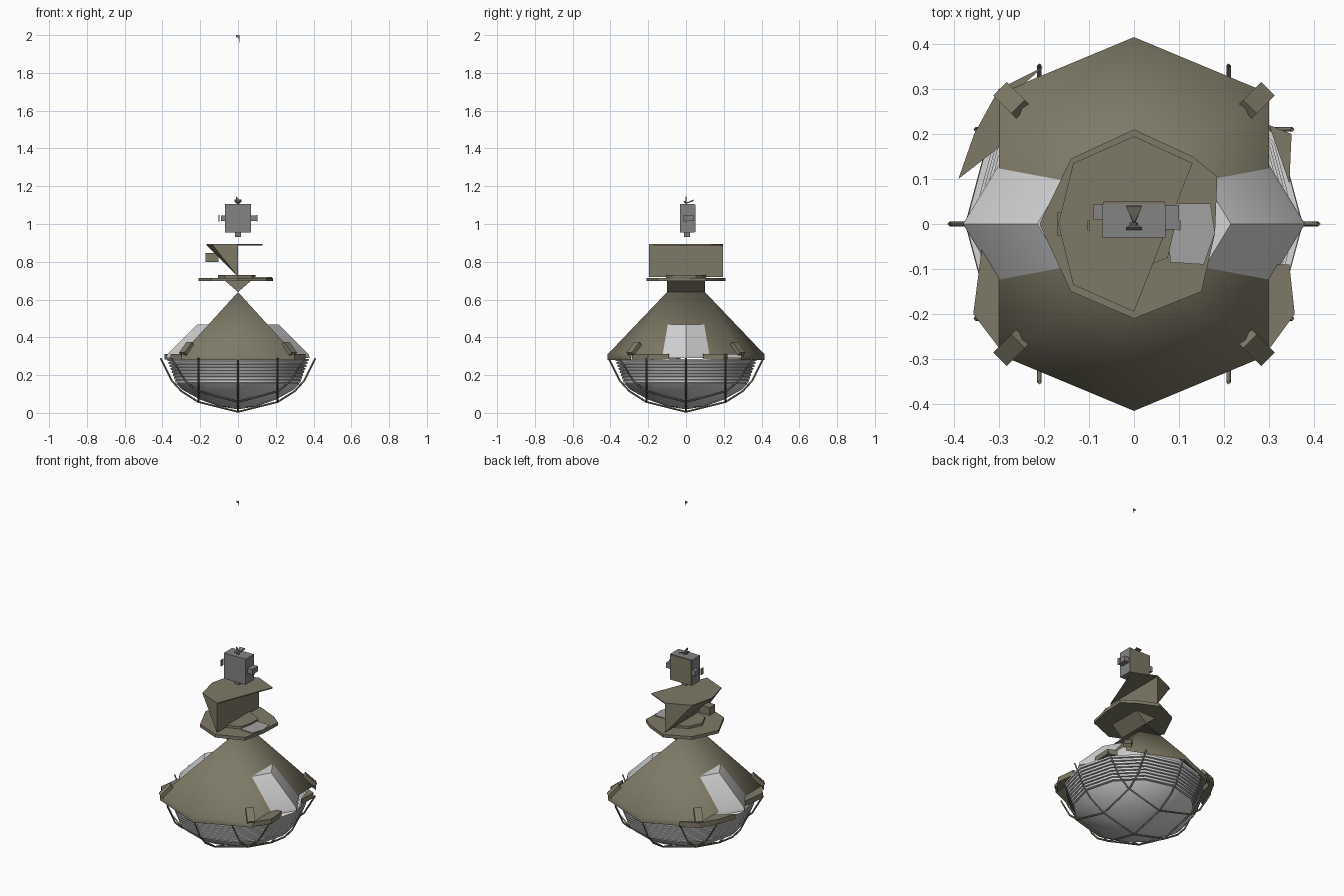
import bpy, bmesh, math
from mathutils import Matrix, Vector

old = bpy.data.objects.get("Cube")
if old:
    bpy.data.objects.remove(old, do_unlink=True)


def material(name, rgb):
    m = bpy.data.materials.new(name)
    m.use_nodes = True
    m.diffuse_color = (*rgb, 1)
    m.node_tree.nodes["Principled BSDF"].inputs["Base Color"].default_value = (*rgb, 1)
    return m


OLIVE = material("olive_paint", (0.21, 0.195, 0.135))
STEEL = material("grey_steel", (0.23, 0.23, 0.23))
PALE = material("pale_glass", (0.66, 0.66, 0.67))
MID = material("mid_grey", (0.36, 0.36, 0.37))


def mesh(name, verts, faces, mat, smooth=None, thick=0):
    me = bpy.data.meshes.new(name)
    me.from_pydata(verts, [], faces)
    me.materials.append(mat)
    ob = bpy.data.objects.new(name, me)
    bpy.context.collection.objects.link(ob)
    bm = bmesh.new()
    bm.from_mesh(me)
    bmesh.ops.recalc_face_normals(bm, faces=bm.faces)
    bm.to_mesh(me)
    bm.free()
    if thick:
        mod = ob.modifiers.new("thickness", "SOLIDIFY")
        mod.thickness = thick
        mod.offset = 0
    if smooth:
        bpy.ops.object.select_all(action="DESELECT")
        ob.select_set(True)
        bpy.context.view_layer.objects.active = ob
        bpy.ops.object.shade_smooth_by_angle(angle=math.radians(smooth))
    return ob


def prism(name, outline, z0, z1, mat):
    n = len(outline)
    verts = [(x, y, z) for z in (z0, z1) for x, y in outline]
    faces = [list(range(n))[::-1], list(range(n, 2 * n))]
    faces += [(i, (i + 1) % n, n + (i + 1) % n, n + i) for i in range(n)]
    return mesh(name, verts, faces, mat)


def box(name, center, size, mat, rot=None):
    sx, sy, sz = (s / 2 for s in size)
    ob = prism(name, [(-sx, -sy), (sx, -sy), (sx, sy), (-sx, sy)], -sz, sz, mat)
    ob.matrix_world = Matrix.Translation(center) @ (rot or Matrix())
    return ob


def lathe(name, profile, sides, mat, smooth, y_scale=1.0, cap=False):
    verts, faces = [], []
    for r, z in profile:
        for i in range(sides):
            a = math.tau * i / sides
            verts.append((r * math.cos(a), r * math.sin(a) * y_scale, z))
    for k in range(len(profile) - 1):
        for i in range(sides):
            j = (i + 1) % sides
            faces.append((k * sides + i, k * sides + j, (k + 1) * sides + j, (k + 1) * sides + i))
    if cap:
        faces.append(range((len(profile) - 1) * sides, len(profile) * sides))
    return mesh(name, verts, faces, mat, smooth)


# Shade: ridge along y, six-cornered hem with a short skirt at front and back
hem = [(0, -0.415), (0.3, -0.29), (0.3, 0.29), (0, 0.415), (-0.3, 0.29), (-0.3, -0.29)]
verts = [(0, -0.1, 0.64), (0, 0.1, 0.64)]
verts += [(x, y, 0.31) for x, y in hem] + [(x, y, 0.28) for x, y in hem]
mesh("lamp_shade", verts,
     [(0, 2, 3), (0, 3, 4, 1), (1, 4, 5), (1, 5, 6), (1, 6, 7, 0), (0, 7, 2),
      (2, 8, 9, 3), (4, 10, 11, 5), (5, 11, 12, 6), (7, 13, 8, 2)], OLIVE, 50)

# Broken rim pieces at the sides
rims = {
    "rim_back_right": [(-0.3, 0.17), (-0.39, 0.1), (-0.355, 0.2), (-0.3, 0.3), (-0.2, 0.35), (-0.28, 0.28)],
    "rim_front_right": [(-0.3, -0.05), (-0.335, -0.03), (-0.357, -0.2), (-0.3, -0.275)],
    "rim_back_left": [(0.3, 0.22), (0.345, 0.09), (0.35, 0.2)],
    "rim_front_left": [(0.3, -0.09), (0.345, -0.09), (0.357, -0.2), (0.295, -0.285)],
}
for name, pts in rims.items():
    prism(name, pts, 0.282, 0.312, OLIVE)

# Pale reflector that breaks through the shade sides
lathe("reflector", [(0.38, 0.29), (0.375, 0.31), (0.215, 0.468)], 6, PALE, 30, 0.95, True)

# Glass bowl: stacked ridges above, faceted dome below
profile = []
steps = 8
for i in range(steps):
    z = 0.285 - 0.016 * i
    r = 0.375 - 0.006 * i
    profile += [(r, z), (r - 0.002, z - 0.011), (r - 0.016, z - 0.0115)]
profile += [(0.325, 0.155), (0.29, 0.12), (0.2, 0.07), (0.1, 0.035), (0.01, 0.02)]
lathe("glass_bowl", profile, 12, PALE, 40, 1, True)


# Wire cage: three flat hoops in each direction
def cage_z(r):
    table = [(0, 0.006), (0.21, 0.058), (0.3, 0.115), (0.35, 0.17), (0.41, 0.29)]
    for (r0, z0), (r1, z1) in zip(table, table[1:]):
        if r <= r1 + 1e-6:
            return z0 + (z1 - z0) * (r - r0) / (r1 - r0)
    return 0.29


def wire(name, pts):
    cu = bpy.data.curves.new(name, "CURVE")
    cu.dimensions = "3D"
    cu.bevel_depth = 0.005
    cu.bevel_resolution = 0
    sp = cu.splines.new("POLY")
    sp.points.add(len(pts) - 1)
    for p, co in zip(sp.points, pts):
        p.co = (*co, 1)
    cu.materials.append(OLIVE)
    ob = bpy.data.objects.new(name, cu)
    bpy.context.collection.objects.link(ob)


for off in (-0.21, 0, 0.21):
    half = [math.sqrt(max(r * r - off * off, 0)) for r in (0.21, 0.3, 0.35, 0.41)]
    along = sorted({0.0, *half, *(-h for h in half)})
    path = [(t, off, cage_z(math.hypot(t, off))) for t in along]
    wire("cage_hoop_across", path)
    wire("cage_hoop_along", [(y, x, z) for x, y, z in path])

# Four clamps leaning on the shade
for sx in (-1, 1):
    for sy in (-1, 1):
        turn = Matrix.Rotation(math.atan2(sy, sx), 4, "Z") @ Matrix.Rotation(math.radians(45), 4, "Y")
        box("clamp", (sx * 0.272, sy * 0.275, 0.34), (0.08, 0.042, 0.022), OLIVE, turn)

# Neck: wedge rising from the shade ridge
mesh("neck", [(0, -0.1, 0.64), (0, 0.1, 0.64), (-0.07, -0.1, 0.7), (0.07, -0.1, 0.7),
              (0.07, 0.1, 0.7), (-0.07, 0.1, 0.7)],
     [(0, 3, 2), (1, 5, 4), (0, 1, 4, 3), (0, 2, 5, 1)], OLIVE)

# Flange plates
flange = [(0, -0.21), (0.15, -0.15), (0.18, -0.02), (0.185, 0.105), (0.13, 0.15), (0, 0.21),
          (-0.14, 0.145), (-0.21, 0), (-0.14, -0.15)]
prism("flange", flange, 0.697, 0.715, OLIVE)
prism("flange_step", [(x * 0.5, y * 0.5) for x, y in flange], 0.715, 0.729, OLIVE)
prism("flange_inset", [(0.08, -0.085), (0.155, -0.09), (0.18, -0.02), (0.17, 0.045), (0.075, 0.045)],
      0.715, 0.72, MID)

# Collapsed gear housing: upright wall, slanted back and lid
h, t, w = 0.72, 0.89, 0.195
lid = [(0, -w), (0.13, 0.135), (0, w), (-0.135, 0.135), (-0.168, 0), (-0.135, -0.135)]
mesh("gear_housing", [(0, -w, h), (0, w, h)] + [(x, y, t) for x, y in lid],
     [(0, 1, 4, 2), (0, 2, 7), (1, 5, 4), (0, 7, 6), (0, 6, 1), (1, 6, 5)], OLIVE)
prism("housing_lid", lid, t - 0.003, t + 0.003, OLIVE)
box("cable_gland", (-0.137, 0, 0.823), (0.068, 0.05, 0.048), OLIVE)

# Junction box with back plate, side sockets and studs
box("junction_box", (0, 0.007, 1.03), (0.14, 0.075, 0.15), STEEL)
box("box_back_plate", (0, 0.0465, 1.03), (0.136, 0.006, 0.146), OLIVE)
box("socket_left", (0.085, 0.015, 1.03), (0.03, 0.055, 0.03), STEEL)
box("socket_right", (-0.08, 0.027, 1.03), (0.022, 0.035, 0.03), STEEL)
for s in (-1, 1):
    box("socket_cap", (s * 0.101, -0.003, 1.03), (0.004, 0.022, 0.036), OLIVE)
box("bottom_stud", (0, 0.005, 0.943), (0.032, 0.03, 0.026), OLIVE)
mesh("top_stud", [(-0.018, 0.04, 1.125), (0.018, 0.04, 1.125), (0, 0, 1.11),
                  (-0.018, -0.01, 1.12), (0.018, -0.01, 1.12)], [(0, 1, 2), (2, 4, 3)], OLIVE, None, 0.008)
mesh("stud_fin", [(-0.01, 0, 1.145), (0.005, 0, 1.13), (0.008, 0, 1.105), (-0.008, 0, 1.105)],
     [(0, 1, 2, 3)], OLIVE, None, 0.006)

# Tiny hanging hook far above
mesh("ceiling_hook", [(-0.011, 0, 2.0), (0.008, 0, 2.0), (0.008, 0, 1.95), (0.003, 0, 1.985), (-0.011, 0, 1.99)],
     [(0, 1, 2, 3, 4)], OLIVE)
